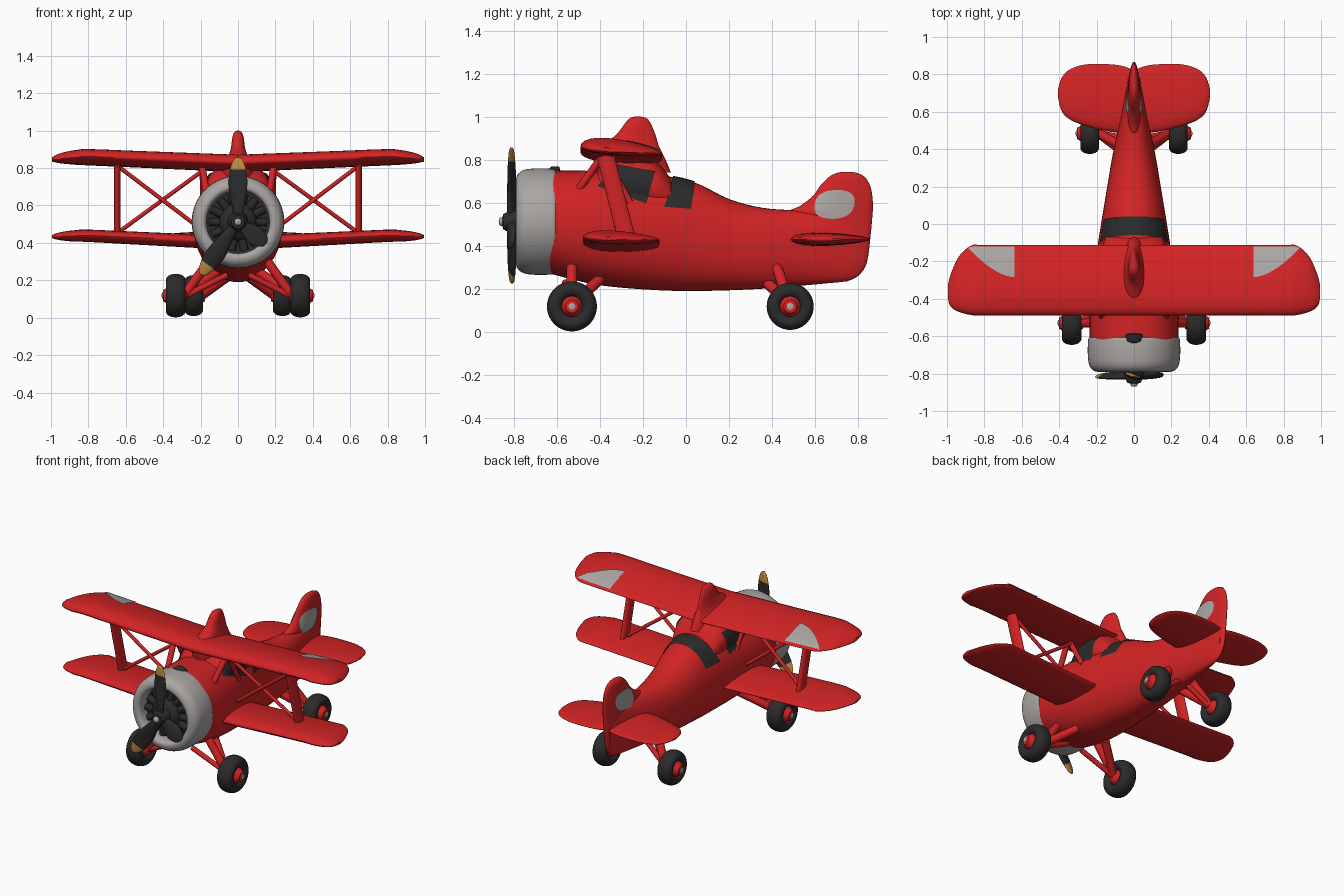
import bpy, bmesh, math
from mathutils import Vector, Matrix
from mathutils.bvhtree import BVHTree

if "Cube" in bpy.data.objects:
    bpy.data.objects.remove(bpy.data.objects["Cube"])

def material(name, col):
    m = bpy.data.materials.new(name)
    m.diffuse_color = (*col, 1)
    m.use_nodes = True
    m.node_tree.nodes["Principled BSDF"].inputs["Base Color"].default_value = m.diffuse_color
    return m

RED = material("red paint", (0.65, 0.017, 0.018))
GREY = material("light grey", (0.40, 0.38, 0.37))
DARK = material("dark rubber", (0.024, 0.024, 0.024))
GOLD = material("gold tip", (0.55, 0.27, 0.05))

def build(name, verts, faces, mats, rule=None, fix=True):
    bm = bmesh.new()
    vs = [bm.verts.new(v) for v in verts]
    for f in faces:
        bm.faces.new([vs[i] for i in f])
    if fix:
        bmesh.ops.recalc_face_normals(bm, faces=bm.faces)
    me = bpy.data.meshes.new(name)
    bm.to_mesh(me)
    bm.free()
    mats = mats if isinstance(mats, list) else [mats]
    for m in mats:
        me.materials.append(m)
    if rule:
        for p in me.polygons:
            p.material_index = rule(p.center)
    me.shade_smooth()
    me.set_sharp_from_angle(angle=math.radians(50))
    ob = bpy.data.objects.new(name, me)
    bpy.context.collection.objects.link(ob)
    return ob

def loft(name, rings, mats, rule=None):
    n = len(rings[0])
    verts = [v for r in rings for v in r]
    faces = [(i*n+j, i*n+(j+1) % n, (i+1)*n+(j+1) % n, (i+1)*n+j)
             for i in range(len(rings)-1) for j in range(n)]
    faces += [tuple(range(n)), tuple(range(len(verts)-n, len(verts)))]
    return build(name, verts, faces, mats, rule)

def smooth(rows, n=4):
    out = []
    for i in range(len(rows)-1):
        a, b, c, d = (rows[max(0, min(len(rows)-1, i+k))] for k in (-1, 0, 1, 2))
        for s in range(n):
            t = s/n
            out.append([0.5*(2*q + (r-p)*t + (2*p-5*q+4*r-w)*t*t + (3*q-p-3*r+w)*t**3)
                        for p, q, r, w in zip(a, b, c, d)])
    return out + [list(rows[-1])]

def foil(s, lead, trail, mid, up, down, pitch=0.0, bias=0.3, n=28):
    # one aerofoil section: (station, chord, thickness)
    pts = []
    for k in range(n):
        a = 2*math.pi*k/n
        c, sn = math.cos(a), math.sin(a)
        pts.append((s, (lead+trail)/2 + (lead-trail)/2*c,
                    mid + pitch*c + (up if sn > 0 else down)*sn*(1+bias*c)))
    return pts

def body(y, zb, zt, hw, n=40):
    sg = lambda v: math.copysign(abs(v)**0.9, v)
    return [(hw*sg(math.cos(2*math.pi*k/n)), y,
             (zb+zt)/2 + (zt-zb)/2*sg(math.sin(2*math.pi*k/n))) for k in range(n)]

def revolve(name, prof, axis, centre, mat, n=40):
    rings = []
    for r, d in prof:
        ring = []
        for k in range(n):
            c, s = r*math.cos(2*math.pi*k/n), r*math.sin(2*math.pi*k/n)
            ring.append(Vector((d, c, s) if axis == 'x' else (c, d, s)) + Vector(centre))
        rings.append(ring)
    return loft(name, rings, mat)

def rod(name, a, b, rx, mat=RED, ry=None, n=14):
    # straight bar; rx and ry are half sizes
    a, b = Vector(a), Vector(b)
    q = (b-a).normalized()
    side = Vector((0, 1, 0)).cross(q).normalized()
    other = q.cross(side)
    rings = [[p + side*rx*math.cos(2*math.pi*k/n) + other*(ry or rx)*math.sin(2*math.pi*k/n)
              for k in range(n)] for p in (a, b)]
    return loft(name, rings, mat)

def decal(name, rays, targets, mat):
    # thin painted patch projected on the targets
    trees = [BVHTree.FromPolygons([v.co for v in o.data.vertices],
                                  [p.vertices[:] for p in o.data.polygons]) for o in targets]
    verts, ok, n = [], [], len(rays[0])
    for row in rays:
        for o, d in row:
            hits = [h for h in (t.ray_cast(Vector(o), Vector(d)) for t in trees) if h[0]]
            h = min(hits, key=lambda x: x[3]) if hits else None
            ok.append(h is not None)
            verts.append(h[0] - Vector(d).normalized()*0.003 + h[1]*0.003 if h else Vector(o))
    faces = []
    for i in range(len(rays)-1):
        for j in range(n-1):
            f = [i*n+j, i*n+j+1, (i+1)*n+j+1, (i+1)*n+j]
            if all(ok[k] for k in f):
                nr = (verts[f[2]]-verts[f[0]]).cross(verts[f[3]]-verts[f[1]])
                faces.append(f[::-1] if nr.dot(Vector(rays[i][j][1])) > 0 else f)
    return build(name, verts, faces, mat, fix=False)

# fuselage and raised cabin
fus = loft("fuselage", [body(*r) for r in smooth([
    (-.64, .275, .745, .232), (-.6, .262, .75, .238), (-.45, .225, .748, .235),
    (-.3, .205, .742, .22), (-.1, .192, .725, .192), (.05, .19, .69, .168),
    (.2, .193, .617, .143), (.35, .2, .577, .118), (.5, .212, .565, .088),
    (.65, .225, .56, .058), (.76, .24, .55, .035), (.82, .29, .5, .02)])], RED)
cabin = loft("cabin", [body(*r) for r in smooth([
    (-.45, .55, .70, .12), (-.38, .55, .775, .165), (-.3, .55, .815, .18),
    (-.18, .55, .81, .18), (-.12, .55, .775, .17), (-.07, .55, .71, .15)])], RED)

# wings
tips = [(.80, -.49, -.112), (.87, -.487, -.115), (.93, -.472, -.165), (.965, -.455, -.23),
        (.987, -.43, -.29), (.995, -.39, -.33)]
def wing(name, z0, z1, up, down, pitch, shift):
    half = [(0, -.49, -.115), (.25, -.49, -.113), (.55, -.49, -.112)] + tips
    rows = []
    for x, l, t in half:
        k = max(0, (x-.8)/.195)
        th = math.sqrt(max(.06, 1-k*k*.97))
        u = min(1, x/.8)
        rows.append((x, l+shift, t-shift, z0+(z1-z0)*u, up*th,
                     down*th*(1-.25*u), pitch*(1-.7*k)))
    rows = smooth(rows)
    rows = [[-r[0]]+r[1:] for r in rows[:0:-1]] + rows
    return loft(name, [foil(*r) for r in rows], RED)
top_wing = wing("upper wing", .812, .842, .05, .032, .02, 0)
wing("lower wing", .397, .432, .035, .036, .008, .012)

# fins: spine on the cabin, tail fin, tailplane
loft("cabin spine", [[(t, c, s) for s, c, t in foil(*r)] for r in smooth([
    (.74, -.42, -.07, 0, .085, .085), (.80, -.43, -.095, 0, .08, .08), (.86, -.41, -.125, 0, .052, .052),
    (.91, -.33, -.14, 0, .036, .036), (.96, -.29, -.16, 0, .03, .03),
    (.99, -.265, -.18, 0, .02, .02), (1.0, -.24, -.21, 0, .006, .006)])], RED)
fin = loft("tail fin", [[(t, c, s) for s, c, t in foil(*r, 0, .15)] for r in smooth([
    (.235, .5, .75, 0, .02, .02), (.26, .48, .80, 0, .032, .032), (.32, .47, .84, 0, .036, .036),
    (.45, .47, .858, 0, .036, .036), (.55, .47, .867, 0, .036, .036), (.585, .53, .868, 0, .034, .034),
    (.63, .588, .866, 0, .031, .031), (.68, .625, .855, 0, .028, .028), (.72, .665, .83, 0, .023, .023),
    (.738, .70, .795, 0, .014, .014), (.743, .73, .77, 0, .004, .004)])], RED)
tail = smooth([(0, .48, .82, .43, .03, .03), (.06, .485, .845, .43, .03, .03), (.15, .497, .855, .43, .029, .029),
               (.26, .525, .853, .43, .026, .026), (.34, .557, .828, .43, .021, .021),
               (.385, .60, .785, .43, .014, .014), (.405, .67, .725, .43, .004, .004)])
for s, side in ((1, "right"), (-1, "left")):
    loft(side + " tailplane", [[(s*x, y, z) for x, y, z in foil(*r)] for r in tail], RED)

# painted patches and windows
N = 16
for s, side in ((1, "right"), (-1, "left")):
    rows = []
    for i in range(N+1):
        x = .64 + .245*i/N
        front = -.285 + .155*(i/N)**1.7
        rows.append([((s*x, front + (-.122-front)*j/N, 2), (0, 0, -1)) for j in range(N+1)])
    decal(side + " wing patch", rows, [top_wing], GREY)
    rows = []
    for i in range(25):
        v = -math.cos(math.pi*i/24)
        w = .092*(1-abs(v)**2.4)**(1/2.4)
        rows.append([((s*2, .69 + .012*v + w*(j/8-1), .592 + .067*v), (-s, 0, 0)) for j in range(17)])
    decal(side + " fin patch", rows, [fin, fus], GREY)
    bl, tl, tr, br = (Vector(p) for p in ((-.41, .675), (-.32, .775), (-.145, .745), (-.185, .595)))
    rows = []
    for i in range(N+1):
        row = []
        for j in range(N+1):
            p = bl.lerp(br, i/N).lerp(tl.lerp(tr, i/N), j/N)
            row.append(((s*2, p.x, p.y), (-s, 0, 0)))
        rows.append(row)
    decal(side + " window", rows, [fus, cabin], DARK)
rows = []
for i in range(41):
    a = .42 + (math.pi-.84)*i/40
    k = 1-math.sin(a)
    y0, y1 = -.06-.07*k, .04-.03*k
    rows.append([((2*math.cos(a), y0+(y1-y0)*j/10, .5+2*math.sin(a)),
                  (-math.cos(a), 0, -math.sin(a))) for j in range(11)])
decal("rear cockpit band", rows, [fus], DARK)

# cowl, radial engine
C = (0, 0, .512)
revolve("cowl", smooth([(.23, -.605), (.243, -.61), (.247, -.65), (.247, -.70), (.241, -.75), (.222, -.78),
        (.195, -.79), (.176, -.782), (.168, -.755), (.168, -.69)], 3), 'y', C, GREY, 56)
revolve("engine back", [(.17, -.69), (.17, -.715), (.001, -.716)], 'y', C, DARK)
for k in range(14):
    a = 2*math.pi*k/14
    d = Vector((math.cos(a), 0, math.sin(a)))
    rod("engine cylinder", Vector((0, -.735, .512))+d*.06, Vector((0, -.735, .512))+d*.155, .022, DARK, n=10)
revolve("crankcase", [(.1, -.72), (.1, -.752), (.085, -.77), (.055, -.785), (.045, -.83),
                      (.035, -.85), (.001, -.856)], 'y', C, DARK)
revolve("propeller cap", [(.02, -.845), (.02, -.862), (.012, -.869), (.001, -.87)], 'y', C, GREY, 20)
revolve("cowl intake", [(.001, -.66), (.04, -.65), (.06, -.625), (.06, -.59), (.001, -.57)],
        'y', (0, 0, .708), DARK, 24)

# propeller blades, one of them short
blade = [(.02, .022, .02), (.1, .035, .019), (.2, .05, .015), (.28, .043, .012), (.33, .025, .009), (.345, .006, .004)]
for ang, size in ((90, 1), (235, 1), (-38, .55)):
    rot = Matrix.Rotation(math.radians(90-ang), 4, 'Y')
    rings = [[rot @ Vector((c, t-.812, s)) + Vector(C) for s, c, t in
              foil(r[0]*size, -r[1], r[1], 0, r[2], r[2], .014*r[1]/.05)] for r in smooth(blade)]
    loft("propeller blade", rings, [DARK, GOLD],
         lambda c, g=size: int(g == 1 and (c-Vector((0, c.y, .512))).length > .278))

# struts, wires, landing gear
tyre = [(.045, -.03), (.06, -.047), (.085, -.053), (.105, -.04), (.115, -.015),
        (.115, .015), (.105, .04), (.085, .053), (.06, .047), (.045, .03)]
for s, side in ((1, "right"), (-1, "left")):
    rod(side + " wing strut", (s*.645, -.375, .82), (s*.645, -.275, .43), .018, ry=.042)
    rod(side + " wire", (s*.635, -.36, .805), (s*.18, -.32, .46), .011)
    rod(side + " wire", (s*.635, -.29, .46), (s*.17, -.36, .80), .011)
    rod(side + " cabin strut", (s*.19, -.40, .80), (s*.165, -.51, .645), .018)
    rod(side + " cabin strut", (s*.19, -.37, .80), (s*.185, -.26, .60), .016)
    for end, x, y, k, legs in (("front", .333, -.53, 1, ((.15, -.53, .31), (.11, -.40, .245))),
                               ("rear", .237, .484, .94, ((.075, .42, .305), (.05, .38, .225)))):
        c = (s*x, y, .118)
        revolve(f"{side} {end} tyre", smooth([(r*k, d*k) for r, d in tyre], 3), 'x', c, DARK, 44)
        revolve(f"{side} {end} hub", [(.001, s*-.065), (.03, s*-.06), (.048, s*-.03), (.048, s*.04),
                (.04, s*.05), (.03, s*.068), (.001, s*.07)], 'x', c, RED, 28)
        revolve(f"{side} {end} hub cap", [(.016, s*.06), (.016, s*.073), (.001, s*.076)], 'x', c, GREY, 16)
        for leg in legs:
            rod(f"{side} {end} leg", (s*(x-.05), y, .125), (s*leg[0], leg[1], leg[2]), .025)
        rod(f"{side} {end} brace", (s*(x-.06), y, .12), (s*leg[0]*.5, y-.03, .23), .016)
